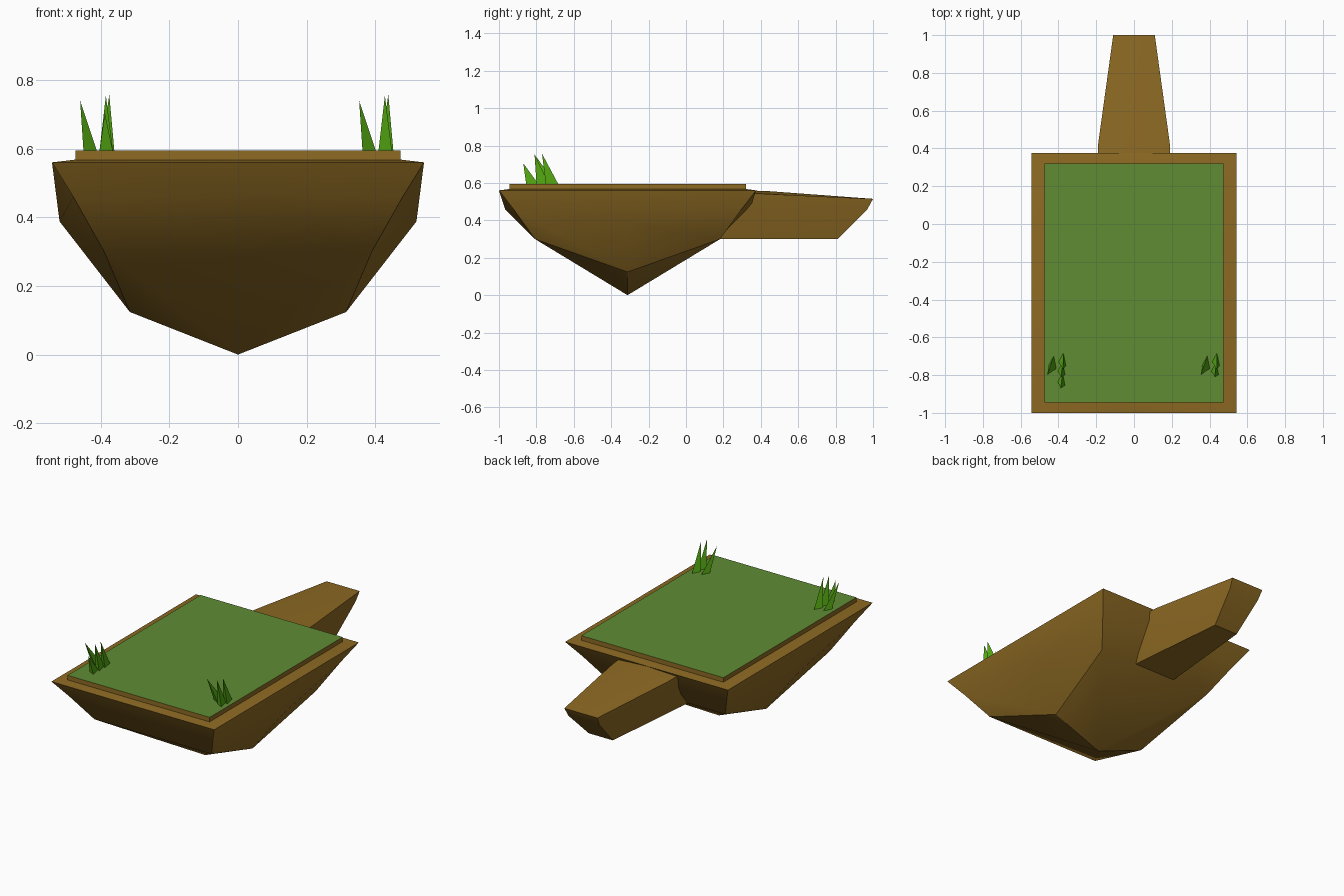
import bpy, bmesh
from mathutils import Vector

if "Cube" in bpy.data.objects:
    bpy.data.objects.remove(bpy.data.objects["Cube"], do_unlink=True)


def material(name, rgb):
    m = bpy.data.materials.new(name)
    m.use_nodes = True
    m.diffuse_color = (*rgb, 1)
    m.node_tree.nodes["Principled BSDF"].inputs["Base Color"].default_value = (*rgb, 1)
    return m


earth = material("earth_brown", (0.27, 0.145, 0.017))
turf = material("turf_green", (0.115, 0.265, 0.034))
blade_green = material("blade_green", (0.09, 0.40, 0.006))


def finish(bm, name, mats, smooth=None):
    bmesh.ops.recalc_face_normals(bm, faces=bm.faces)
    mesh = bpy.data.meshes.new(name)
    bm.to_mesh(mesh)
    bm.free()
    for m in mats:
        mesh.materials.append(m)
    obj = bpy.data.objects.new(name, mesh)
    bpy.context.collection.objects.link(obj)
    if smooth:
        bpy.ops.object.select_all(action="DESELECT")
        obj.select_set(True)
        bpy.context.view_layer.objects.active = obj
        bpy.ops.object.shade_smooth_by_angle(angle=smooth)
    return obj


def bridge(bm, a, b):
    n = len(a)
    for i in range(n):
        j = (i + 1) % n
        bm.faces.new((a[i], a[j], b[j], b[i]))


MID_Y = -0.3125


def island_ring(bm, corner, end_mid, side_mid):
    """Eight points: corners alternating with the middles of the four sides."""
    cx, cy, cz = corner
    ey, ez = end_mid
    sx, sz = side_mid
    pts = [(cx, -cy, cz), (sx, 0, sz), (cx, cy, cz), (0, ey, ez),
           (-cx, cy, cz), (-sx, 0, sz), (-cx, -cy, cz), (0, -ey, ez)]
    return [bm.verts.new((x, y + MID_Y, z)) for x, y, z in pts]


# Floating earth body, tapering to a point below
bm = bmesh.new()
rings = [
    island_ring(bm, (0.475, 0.63, 0.568), (0.63, 0.568), (0.475, 0.568)),
    island_ring(bm, (0.542, 0.6875, 0.56), (0.6875, 0.56), (0.542, 0.56)),
    island_ring(bm, (0.48, 0.61, 0.46), (0.655, 0.46), (0.52, 0.388)),
    island_ring(bm, (0.39, 0.495, 0.30), (0.495, 0.30), (0.315, 0.124)),
]
for upper, lower in zip(rings, rings[1:]):
    bridge(bm, upper, lower)
bm.faces.new(rings[0])
apex = bm.verts.new((0, MID_Y, 0))
low = rings[-1]
for i in range(8):
    bm.faces.new((low[i], low[(i + 1) % 8], apex))
finish(bm, "earth_body", [earth], 0.5)

# Path spur reaching out behind, each section leaning outward at the top
bm = bmesh.new()
sections = []
for (tx, ty, tz, crown), (mx, my), (bx, by) in (
        ((0.195, 0.32, 0.547, 0.56), (0.18, 0.29), (0.143, 0.12)),
        ((0.189, 0.43, 0.541, 0.557), (0.174, 0.39), (0.135, 0.24)),
        ((0.11, 1.0, 0.515, 0.515), (0.103, 0.97), (0.08, 0.81))):
    half = [(bx, by, 0.30), (mx, my, 0.46), (tx, ty, tz)]
    pts = half + [(0, ty, crown)] + [(-x, y, z) for x, y, z in reversed(half)]
    sections.append([bm.verts.new(p) for p in pts])
for a, b in zip(sections, sections[1:]):
    bridge(bm, a, b)
bm.faces.new(sections[0])
end = sections[-1]
bm.faces.new((end[0], end[1], end[5], end[6]))
bm.faces.new(end[1:6])
finish(bm, "path_spur", [earth], 0.5)

# Raised slab with turf on its top face
bm = bmesh.new()
bmesh.ops.create_cube(bm, size=1)
for v in bm.verts:
    v.co = Vector((v.co.x * 0.946, v.co.y * 1.265 + MID_Y, 0.578 + v.co.z * 0.034))
bmesh.ops.recalc_face_normals(bm, faces=bm.faces)
for f in bm.faces:
    f.material_index = 1 if f.normal.z > 0.5 else 0
finish(bm, "turf_slab", [earth, turf])


# Grass tufts made of leaning three-sided blades
def add_blade(bm, base, tip, w=0.02, d=0.034):
    x, y = base
    foot = [bm.verts.new((x + dx, y + dy, 0.59))
            for dx, dy in ((-w, -d * 0.4), (w, -d), (w * 0.3, d))]
    top = bm.verts.new(tip)
    bm.faces.new(foot)
    for i in range(3):
        bm.faces.new((foot[i], foot[(i + 1) % 3], top))


blades = [((-0.02, -0.73), (-0.05, -0.80, 0.74)),
          ((0.026, -0.765), (0.025, -0.81, 0.755)),
          ((0.03, -0.715), (0.035, -0.77, 0.757)),
          ((0.026, -0.82), (0.022, -0.87, 0.705))]
for name, cx, count in (("grass_tuft_right", -0.41, 4), ("grass_tuft_left", 0.403, 3)):
    bm = bmesh.new()
    for (bx, by), (tx, ty, tz) in blades[:count]:
        add_blade(bm, (bx + cx, by), (tx + cx, ty, tz))
    finish(bm, name, [blade_green])
